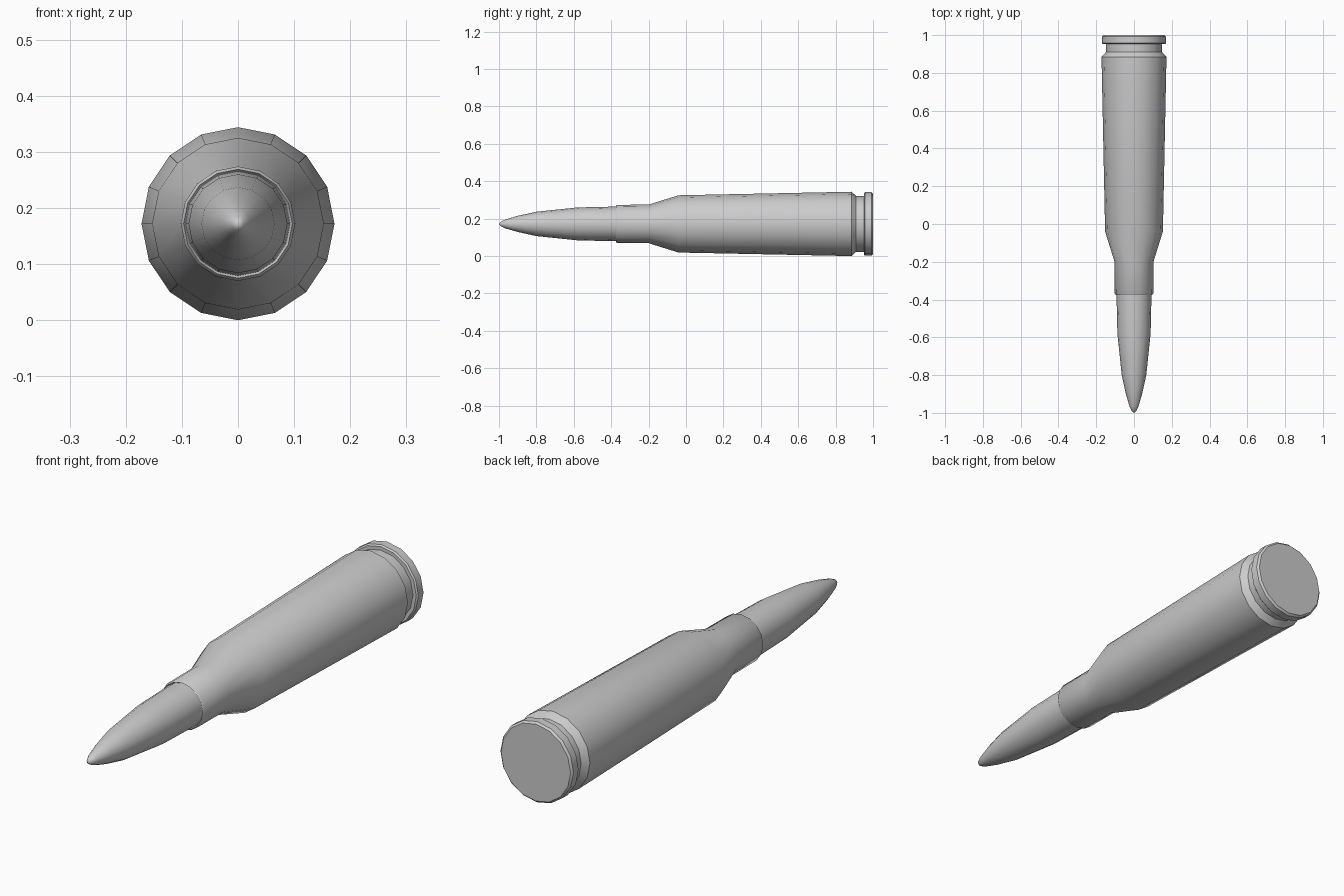
import bpy, bmesh, math

if "Cube" in bpy.data.objects:
    bpy.data.objects.remove(bpy.data.objects["Cube"])

SIDES = 16
AXIS_Z = 0.172


def lathe(name, profile):
    """Spin (y, radius) points around the long axis; radius 0 makes a pole."""
    bm = bmesh.new()
    rings = []
    for y, r in profile:
        if r == 0:
            rings.append([bm.verts.new((0, y, AXIS_Z))])
            continue
        angles = [2 * math.pi * i / SIDES for i in range(SIDES)]
        rings.append([bm.verts.new((r * math.cos(a), y, AXIS_Z + r * math.sin(a))) for a in angles])
    for a, b in zip(rings, rings[1:]):
        for i in range(SIDES):
            j = (i + 1) % SIDES
            quad = [a[i % len(a)], a[j % len(a)], b[j % len(b)], b[i % len(b)]]
            bm.faces.new(list(dict.fromkeys(quad)))
    # flat end caps
    for ring in (rings[0], rings[-1]):
        if len(ring) > 1:
            bm.faces.new(ring)
    bmesh.ops.recalc_face_normals(bm, faces=bm.faces)
    mesh = bpy.data.meshes.new(name)
    bm.to_mesh(mesh)
    bm.free()
    obj = bpy.data.objects.new(name, mesh)
    bpy.context.collection.objects.link(obj)
    bpy.ops.object.select_all(action='DESELECT')
    obj.select_set(True)
    bpy.context.view_layer.objects.active = obj
    bpy.ops.object.shade_smooth_by_angle(angle=math.radians(40))
    return obj


# Case: mouth lip, neck, shoulder, tapered body, extractor groove, rim
lathe("case", [
    (-0.366, 0.092), (-0.375, 0.097), (-0.368, 0.102),
    (-0.20, 0.103), (-0.04, 0.153), (0.885, 0.172),
    (0.91, 0.149), (0.952, 0.149), (0.952, 0.164), (0.958, 0.170),
    (0.992, 0.170), (1.0, 0.162),
])

# Pointed projectile seated in the case mouth
lathe("projectile", [
    (-0.36, 0.093), (-0.58, 0.088), (-0.80, 0.065), (-0.90, 0.043),
    (-0.965, 0.024), (-0.99, 0.012), (-1.0, 0),
])
